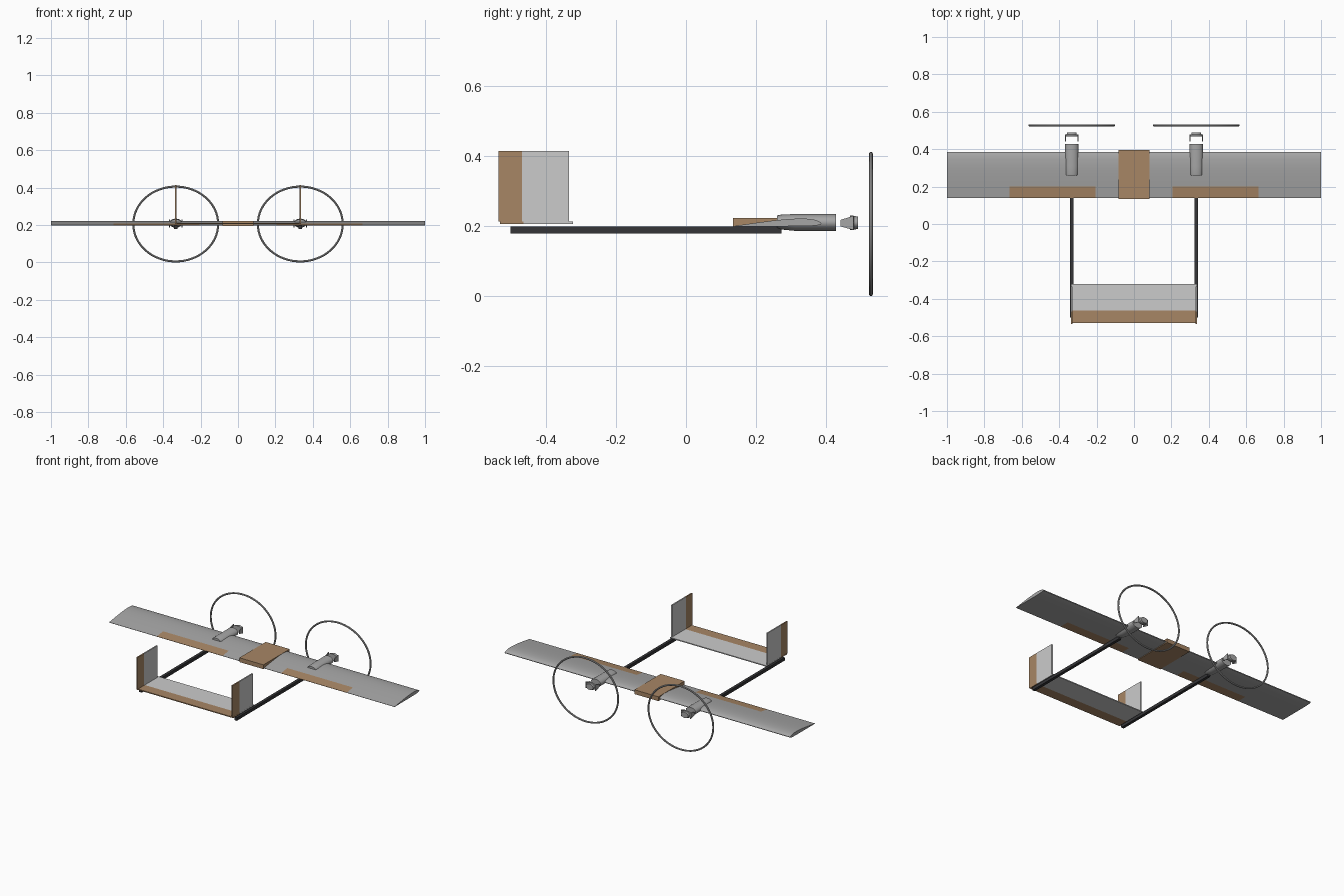
import bpy, bmesh, math

if "Cube" in bpy.data.objects:
    bpy.data.objects.remove(bpy.data.objects["Cube"])


def material(name, rgb):
    m = bpy.data.materials.new(name)
    m.diffuse_color = (*rgb, 1)
    m.use_nodes = True
    m.node_tree.nodes["Principled BSDF"].inputs["Base Color"].default_value = m.diffuse_color
    return m


GREY = material("wing_grey", (0.38, 0.38, 0.38))
LIGHT = material("tail_light_grey", (0.6, 0.6, 0.6))
TAN = material("tan", (0.39, 0.24, 0.13))
DARK = material("boom_black", (0.035, 0.035, 0.038))


def finish(name, bm, mats, smooth=False):
    bmesh.ops.recalc_face_normals(bm, faces=bm.faces)
    me = bpy.data.meshes.new(name)
    bm.to_mesh(me)
    bm.free()
    ob = bpy.data.objects.new(name, me)
    bpy.context.collection.objects.link(ob)
    for m in mats:
        me.materials.append(m)
    if smooth:
        bpy.ops.object.select_all(action='DESELECT')
        ob.select_set(True)
        bpy.context.view_layer.objects.active = ob
        bpy.ops.object.shade_smooth_by_angle(angle=math.radians(35))
    return ob


def box(name, x, y, z, mat):
    bm = bmesh.new()
    bmesh.ops.create_cube(bm, size=1)
    for v in bm.verts:
        for i, (a, b) in enumerate((x, y, z)):
            v.co[i] = (a + b) / 2 + v.co[i] * (b - a)
    return finish(name, bm, [mat])


def loft(bm, rings, closed=False, caps=True):
    """Skin a list of equally long point rings."""
    vs = [[bm.verts.new(p) for p in r] for r in rings]
    n = len(vs[0])
    pairs = list(zip(vs, vs[1:])) + ([(vs[-1], vs[0])] if closed else [])
    for a, b in pairs:
        for i in range(n):
            j = (i + 1) % n
            bm.faces.new((a[i], a[j], b[j], b[i]))
    if caps and not closed:
        bm.faces.new(vs[0])
        bm.faces.new(vs[-1])


def ellipse(cx, y, cz, rx, rz, n=32):
    return [(cx + rx * math.cos(2 * math.pi * i / n), y,
             cz + rz * math.sin(2 * math.pi * i / n)) for i in range(n)]


# Wing: aerofoil section swept along x, ailerons coloured by position
section = [(0.138, 0.2), (0.2, 0.209), (0.25, 0.2155), (0.29, 0.2195), (0.32, 0.221),
           (0.345, 0.2205), (0.365, 0.218), (0.379, 0.2135), (0.386, 0.208),
           (0.384, 0.204), (0.37, 0.201), (0.34, 0.1995), (0.28, 0.199), (0.2, 0.199),
           (0.138, 0.1985)]
bm = bmesh.new()
loft(bm, [[(x, y, z) for y, z in section] for x in (-1, -0.665, -0.205, 0.205, 0.665, 1)])
for f in bm.faces:
    c = f.calc_center_median()
    if 0.205 < abs(c.x) < 0.665 and c.y < 0.199:
        f.material_index = 1
finish("wing", bm, [GREY, TAN], True)

# Central equipment pod
box("center_pod", (-0.084, 0.084), (0.134, 0.396), (0.195, 0.222), TAN)

# Horizontal tail
box("stabilizer", (-0.338, 0.338), (-0.463, -0.322), (0.206, 0.212), LIGHT)
box("elevator", (-0.338, 0.338), (-0.53, -0.463), (0.206, 0.212), TAN)

for side, s in (("left", -1), ("right", 1)):
    cx = 0.333 * s
    # Tail boom
    box("tail_boom_" + side, (cx - 0.009, cx + 0.009), (-0.5, 0.272), (0.179, 0.198), DARK)
    # Fin and rudder
    box("fin_" + side, (cx - 0.004, cx + 0.004), (-0.468, -0.333), (0.209, 0.413), LIGHT)
    box("rudder_" + side, (cx - 0.004, cx + 0.004), (-0.535, -0.468), (0.212, 0.413), TAN)
    # Nacelle: elliptical pill
    bm = bmesh.new()
    loft(bm, [ellipse(cx, y, z, rx, rz) for y, z, rx, rz in (
        (0.26, 0.212, 0.03, 0.018), (0.27, 0.211, 0.033, 0.021),
        (0.31, 0.21, 0.035, 0.024), (0.428, 0.21, 0.035, 0.024))])
    finish("nacelle_" + side, bm, [GREY], True)
    # Motor mount: tapered side cheeks, flange and nose
    for k in (-1, 1):
        bm = bmesh.new()
        loft(bm, [[(cx + k * a, y, z) for y, z in (
            (0.44, 0.199), (0.478, 0.188), (0.478, 0.229), (0.44, 0.217))]
            for a in (0.031, 0.035)])
        finish(f"motor_cheek_{side}_{'outer' if k == s else 'inner'}", bm, [GREY])
    bm = bmesh.new()
    loft(bm, [ellipse(cx, y, 0.209, rx, rz) for y, rx, rz in (
        (0.468, 0.035, 0.021), (0.477, 0.035, 0.021),
        (0.479, 0.027, 0.019), (0.49, 0.025, 0.018))])
    finish("motor_flange_" + side, bm, [GREY], True)
    # Propeller ring, slightly wider than tall
    bm = bmesh.new()
    tube, rings = 0.0055, []
    for i in range(64):
        a = 2 * math.pi * i / 64
        rings.append([(cx + (0.227 + tube * math.cos(b)) * math.cos(a),
                       0.527 + tube * math.sin(b),
                       0.2055 + (0.2 + tube * math.cos(b)) * math.sin(a))
                      for b in (2 * math.pi * j / 8 for j in range(8))])
    loft(bm, rings, closed=True)
    finish("propeller_ring_" + side, bm, [GREY], True)
